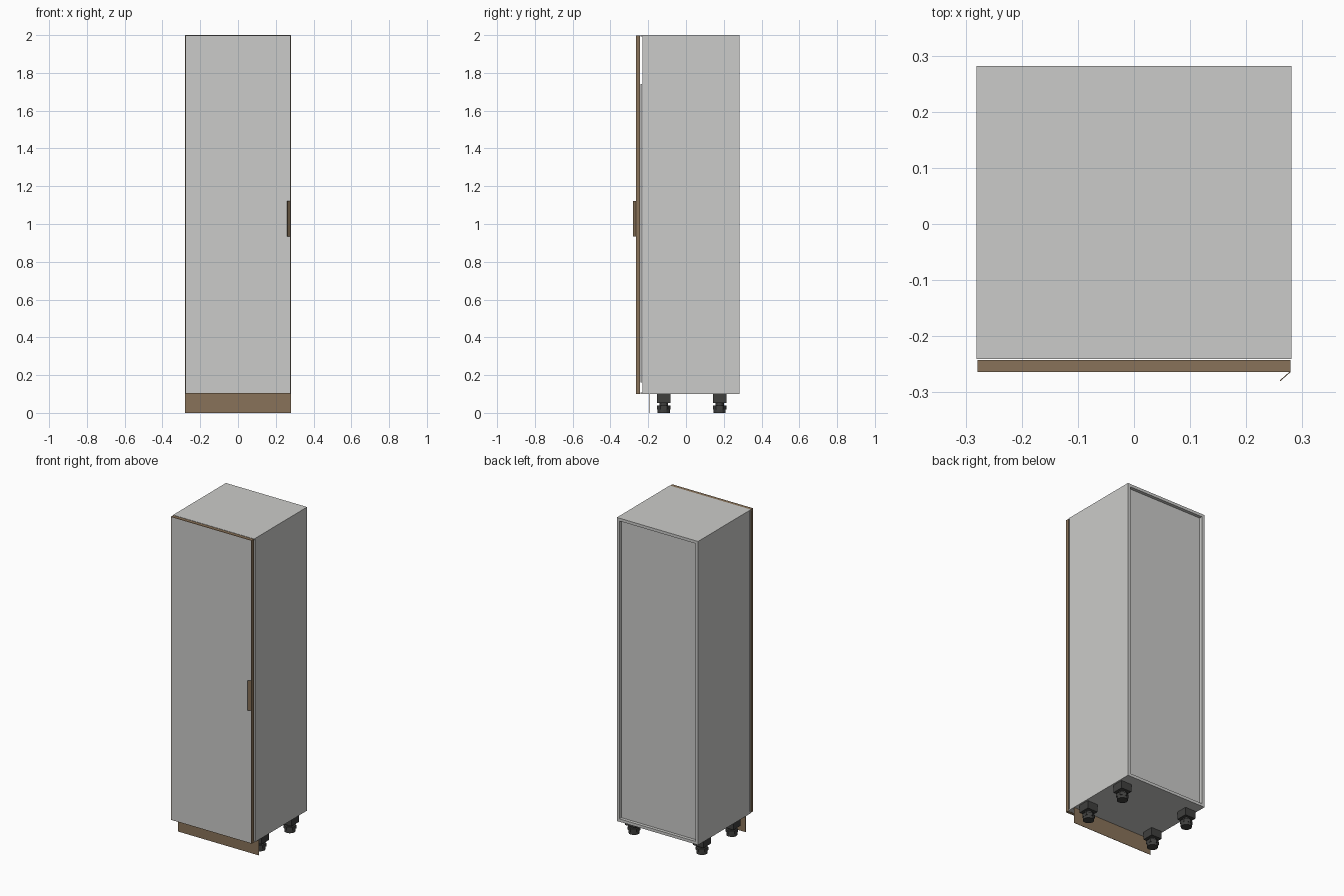
import bpy, bmesh, math
from mathutils import Matrix

if "Cube" in bpy.data.objects:
    bpy.data.objects.remove(bpy.data.objects["Cube"])


def material(name, rgb):
    m = bpy.data.materials.new(name)
    m.diffuse_color = (*rgb, 1)
    m.use_nodes = True
    m.node_tree.nodes["Principled BSDF"].inputs["Base Color"].default_value = m.diffuse_color
    return m


GREY = material("light grey laminate", (0.60, 0.60, 0.585))
BROWN = material("brown edge", (0.25, 0.17, 0.10))
DARK = material("dark plastic", (0.05, 0.05, 0.048))
WHITE = material("white inner front", (0.9, 0.9, 0.9))


def finish(name, bm, mat):
    bmesh.ops.recalc_face_normals(bm, faces=bm.faces)
    me = bpy.data.meshes.new(name)
    bm.to_mesh(me)
    bm.free()
    me.materials.append(mat)
    ob = bpy.data.objects.new(name, me)
    bpy.context.collection.objects.link(ob)
    return ob


def box(name, x, y, z, mat):
    bm = bmesh.new()
    size = [b - a for a, b in (x, y, z)]
    mid = [(a + b) / 2 for a, b in (x, y, z)]
    bmesh.ops.create_cube(bm, size=1, matrix=Matrix.Translation(mid) @ Matrix.Diagonal((*size, 1)))
    return finish(name, bm, mat)


def frustum(bm, sides, r1, r2, z0, z1, turn=0):
    bmesh.ops.create_cone(bm, cap_ends=True, segments=sides, radius1=r1, radius2=r2, depth=z1 - z0,
                          matrix=Matrix.Translation((0, 0, (z0 + z1) / 2)) @ Matrix.Rotation(turn, 4, 'Z'))


W, T = 0.281, 0.018        # half width, board thickness
BACK, FRONT = 0.282, -0.241

# carcass boards
for side, s in (("left", -1), ("right", 1)):
    box(side + "_side", sorted((s * W, s * (W - T))), (-0.230, BACK), (0.1, 2.0), GREY)
inner = (-W + T, W - T)
box("top_board", inner, (-0.230, BACK), (2.0 - T, 2.0), GREY)
box("bottom_board", inner, (-0.230, BACK), (0.1, 0.1 + T), GREY)
box("top_lip", (-W, W), (FRONT, -0.230), (1.992, 2.0), GREY)
box("bottom_lip", (-W, W), (FRONT, -0.230), (0.1, 0.108), GREY)
box("back_panel", inner, (0.256, 0.262), (0.1 + T, 2.0 - T), GREY)
box("inner_front", (-0.26, 0.26), (-0.240, -0.232), (0.16, 1.74), WHITE)

# door with brown edge banding
D, E = 0.279, 0.003
dy = (-0.264, -0.2425)
box("door_panel", (-D + E, D - E), dy, (0.101 + E, 1.999 - E), GREY)
for side, s in (("left", -1), ("right", 1)):
    box("door_edge_" + side, sorted((s * D, s * (D - E))), dy, (0.101, 1.999), BROWN)
box("door_edge_top", (-D + E, D - E), dy, (1.999 - E, 1.999), BROWN)
box("door_edge_bottom", (-D + E, D - E), dy, (0.101, 0.101 + E), BROWN)

# slanted plate handle
bm = bmesh.new()
profile = [(0.279, -0.264), (0.261, -0.280), (0.260, -0.2785), (0.2765, -0.264)]
face = bm.faces.new([bm.verts.new((x, y, 0.935)) for x, y in profile])
ext = bmesh.ops.extrude_face_region(bm, geom=[face])
bmesh.ops.translate(bm, vec=(0, 0, 0.187),
                    verts=[v for v in ext["geom"] if isinstance(v, bmesh.types.BMVert)])
finish("handle", bm, BROWN)

# plinth board
box("plinth", (-W + 0.001, W - 0.001), (-0.192, -0.190), (0, 0.1), BROWN)

# adjustable feet: square socket, neck, six-sided foot
for i, (x, y) in enumerate([(x, y) for x in (-0.235, 0.235) for y in (-0.118, 0.178)]):
    bm = bmesh.new()
    frustum(bm, 4, 0.036 * math.sqrt(2), 0.036 * math.sqrt(2), 0.052, 0.1, math.pi / 4)
    frustum(bm, 12, 0.022, 0.022, 0.030, 0.052)
    frustum(bm, 6, 0.036, 0.036, 0.018, 0.038)
    frustum(bm, 12, 0.032, 0.032, 0.0, 0.018)
    foot = finish(f"foot_{i + 1}", bm, DARK)
    foot.location = (x, y, 0)
